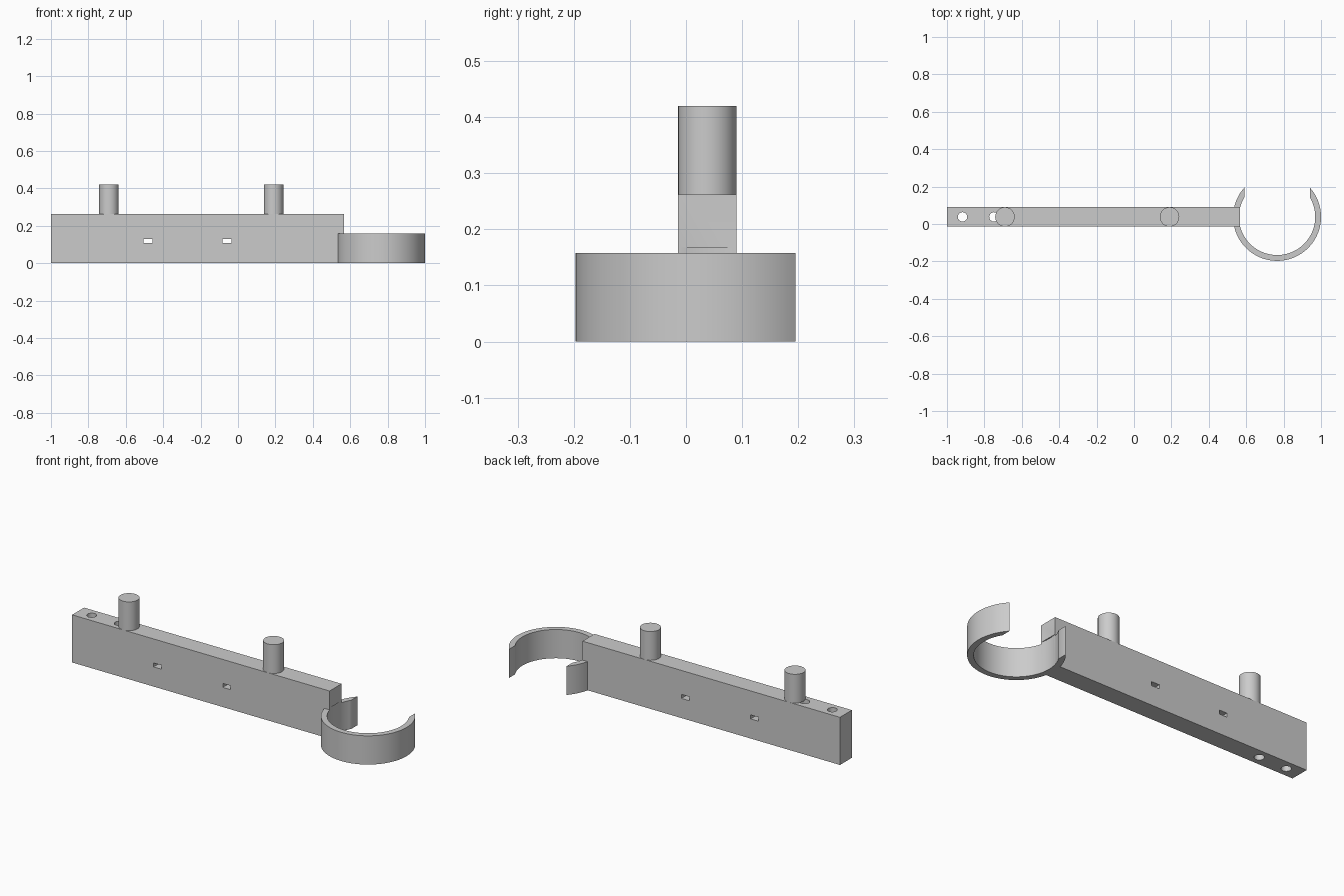
import bpy
import math

default = bpy.data.objects.get("Cube")
if default:
    bpy.data.objects.remove(default, do_unlink=True)

grey = bpy.data.materials.new("plain grey")
grey.use_nodes = True
colour = (0.6, 0.6, 0.6, 1)
grey.diffuse_color = colour
grey.node_tree.nodes["Principled BSDF"].inputs["Base Color"].default_value = colour

MID_Y = 0.038      # shared centre line of bar, pegs and clip
RING_X = 0.765     # clip centre
BAR_TOP = 0.262


def finish(obj, name):
    obj.name = name
    obj.data.materials.clear()
    obj.data.materials.append(grey)
    return obj


def box(name, x, y, z):
    """Box from (min, max) pairs on each axis."""
    pairs = (x, y, z)
    bpy.ops.mesh.primitive_cube_add(size=1, location=[sum(p) / 2 for p in pairs])
    obj = bpy.context.object
    obj.scale = [p[1] - p[0] for p in pairs]
    bpy.ops.object.transform_apply(location=False, rotation=False, scale=True)
    return finish(obj, name)


def cylinder(name, x, radius, z, sides=64):
    """Upright cylinder on the centre line."""
    bpy.ops.mesh.primitive_cylinder_add(vertices=sides, radius=radius,
                                        depth=z[1] - z[0],
                                        location=(x, MID_Y, sum(z) / 2))
    return finish(bpy.context.object, name)


def combine(target, tool, operation):
    """Apply a boolean and remove the helper."""
    tool.hide_render = True
    mod = target.modifiers.new("boolean", 'BOOLEAN')
    mod.operation = operation
    mod.solver = 'EXACT'
    mod.object = tool
    bpy.context.view_layer.objects.active = target
    bpy.ops.object.modifier_apply(modifier=mod.name)
    bpy.data.objects.remove(tool, do_unlink=True)


def smooth(obj):
    bpy.ops.object.select_all(action='DESELECT')
    obj.select_set(True)
    bpy.context.view_layer.objects.active = obj
    bpy.ops.object.shade_smooth_by_angle(angle=math.radians(30))


# Bar joined to the round clip
bar = box("bar_with_clip", (-1, 0.567), (-0.014, 0.09), (0, BAR_TOP))
combine(bar, cylinder("clip_disc", RING_X, 0.235, (0, 0.158), 128), 'UNION')

# Hollow of the clip, which also notches the bar end, and its rear opening
combine(bar, cylinder("clip_hollow", RING_X, 0.204, (-0.1, 0.168), 128), 'DIFFERENCE')
combine(bar, box("clip_opening", (RING_X - 0.175, RING_X + 0.175), (0.1, 0.5),
                 (-0.1, 0.168)), 'DIFFERENCE')

# Vertical screw holes
for x in (-0.917, -0.749):
    combine(bar, cylinder("screw_hole", x, 0.025, (-0.1, 0.5), 32), 'DIFFERENCE')

# Slots through the bar from front to back
for x in (-0.48, -0.059):
    combine(bar, box("slot", (x - 0.024, x + 0.024), (-0.3, 0.3), (0.108, 0.13)),
            'DIFFERENCE')
smooth(bar)

# Round pegs on top
for name, x in (("right_peg", -0.69), ("left_peg", 0.19)):
    smooth(cylinder(name, x, 0.052, (BAR_TOP, 0.42)))
